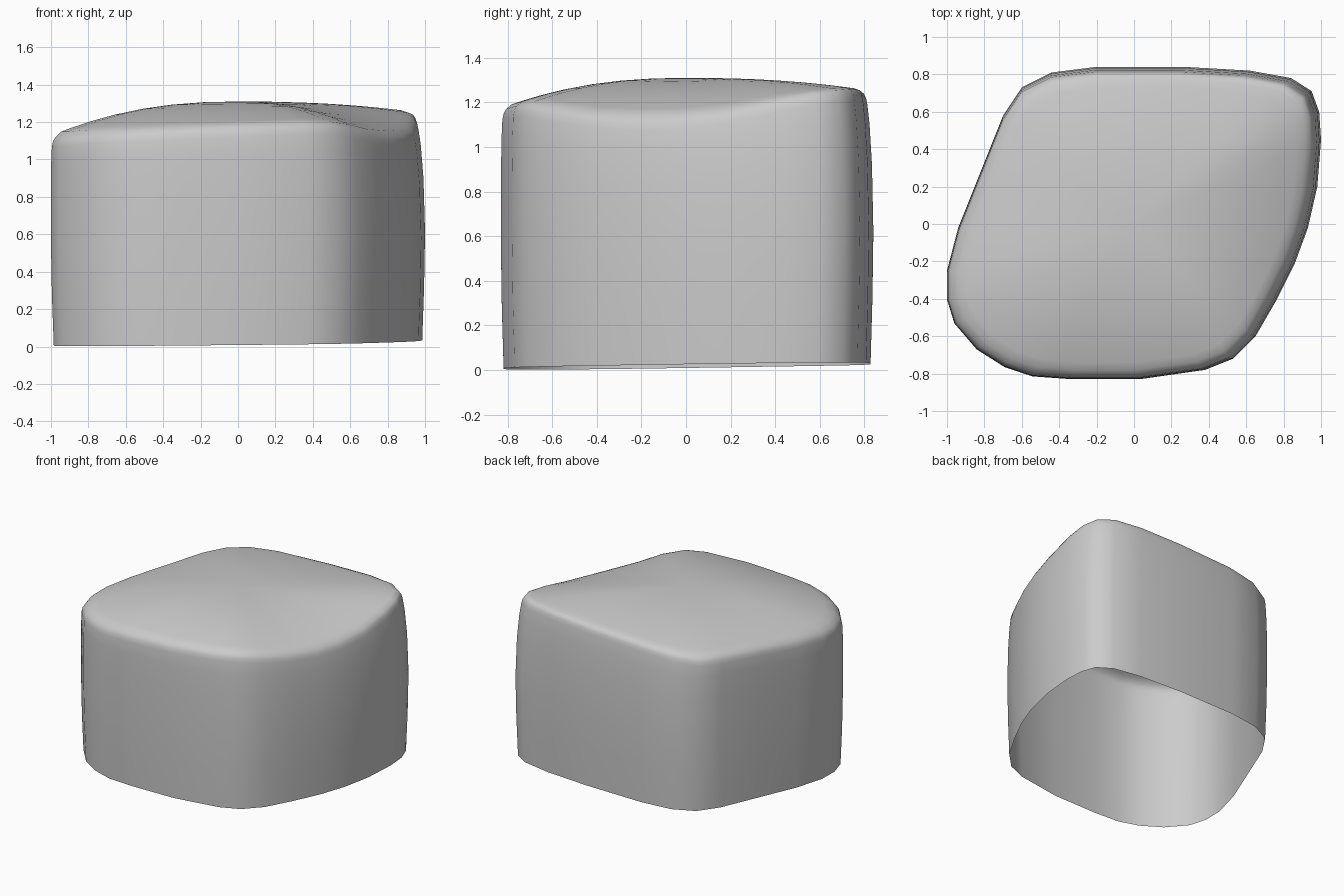
import bpy, bmesh

if "Cube" in bpy.data.objects:
    bpy.data.objects.remove(bpy.data.objects["Cube"])

# Outline seen from above: x, y, and height of the top shoulder there
OUTLINE = [
    (-1, -.40, 1.12), (-1, -.25, 1.12), (-.94, -.02, 1.13), (-.82, .28, 1.15),
    (-.70, .58, 1.17), (-.60, .73, 1.18), (-.44, .81, 1.20), (-.20, .84, 1.22),
    (.27, .84, 1.24), (.62, .82, 1.255), (.84, .78, 1.26), (.95, .71, 1.255),
    (.99, .60, 1.24), (1, .45, 1.21), (.98, .20, 1.155), (.93, -.02, 1.13),
    (.86, -.21, 1.125), (.76, -.41, 1.135), (.65, -.60, 1.165), (.53, -.72, 1.185),
    (.38, -.78, 1.185), (.03, -.83, 1.17), (-.33, -.83, 1.155), (-.54, -.815, 1.145),
    (-.69, -.765, 1.14), (-.84, -.67, 1.13), (-.96, -.53, 1.12),
]
PEAK = 1.31

bm = bmesh.new()


def ring(scale, height, lean=0.0):
    """One loop of the outline, scaled and leaned towards the front left."""
    return [bm.verts.new((x * scale - .015 * lean, y * scale - .01 * lean,
                          height(x, y, z))) for x, y, z in OUTLINE]


def base(x, y):
    return .018 + .009 * x + .012 * y


# Walls: gently barrelled, with an open, slightly tilted base
rings = []
for t, s, lean in [(0, .985, 0), (.25, .995, 0), (.5, 1, 0), (.75, .996, .3), (.9, .988, .7)]:
    rings.append(ring(s, lambda x, y, z, t=t: base(x, y) * (1 - t) + (z - .02) * t, lean))

# Rounded shoulder
for drop, s in [(.05, .98), (.02, .973), (0, .96)]:
    rings.append(ring(s, lambda x, y, z, d=drop: z - d, 1))

# Domed top
for s in (.93, .88, .78, .65, .5, .35, .18):
    rings.append(ring(s, lambda x, y, z, s=s: PEAK - (PEAK - z) * s ** 2.3, s))

n = len(OUTLINE)
for a, b in zip(rings, rings[1:]):
    for i in range(n):
        j = (i + 1) % n
        bm.faces.new((a[i], a[j], b[j], b[i]))
tip = bm.verts.new((0, 0, PEAK))
for i in range(n):
    bm.faces.new((rings[-1][i], rings[-1][(i + 1) % n], tip))
bmesh.ops.recalc_face_normals(bm, faces=bm.faces)
if tip.normal.z < 0 or tip.link_faces[0].normal.z < 0:
    bmesh.ops.reverse_faces(bm, faces=bm.faces)
for f in bm.faces:
    f.smooth = True

mesh = bpy.data.meshes.new("rounded_cap_shell")
bm.to_mesh(mesh)
bm.free()
bpy.context.collection.objects.link(bpy.data.objects.new("rounded_cap_shell", mesh))
